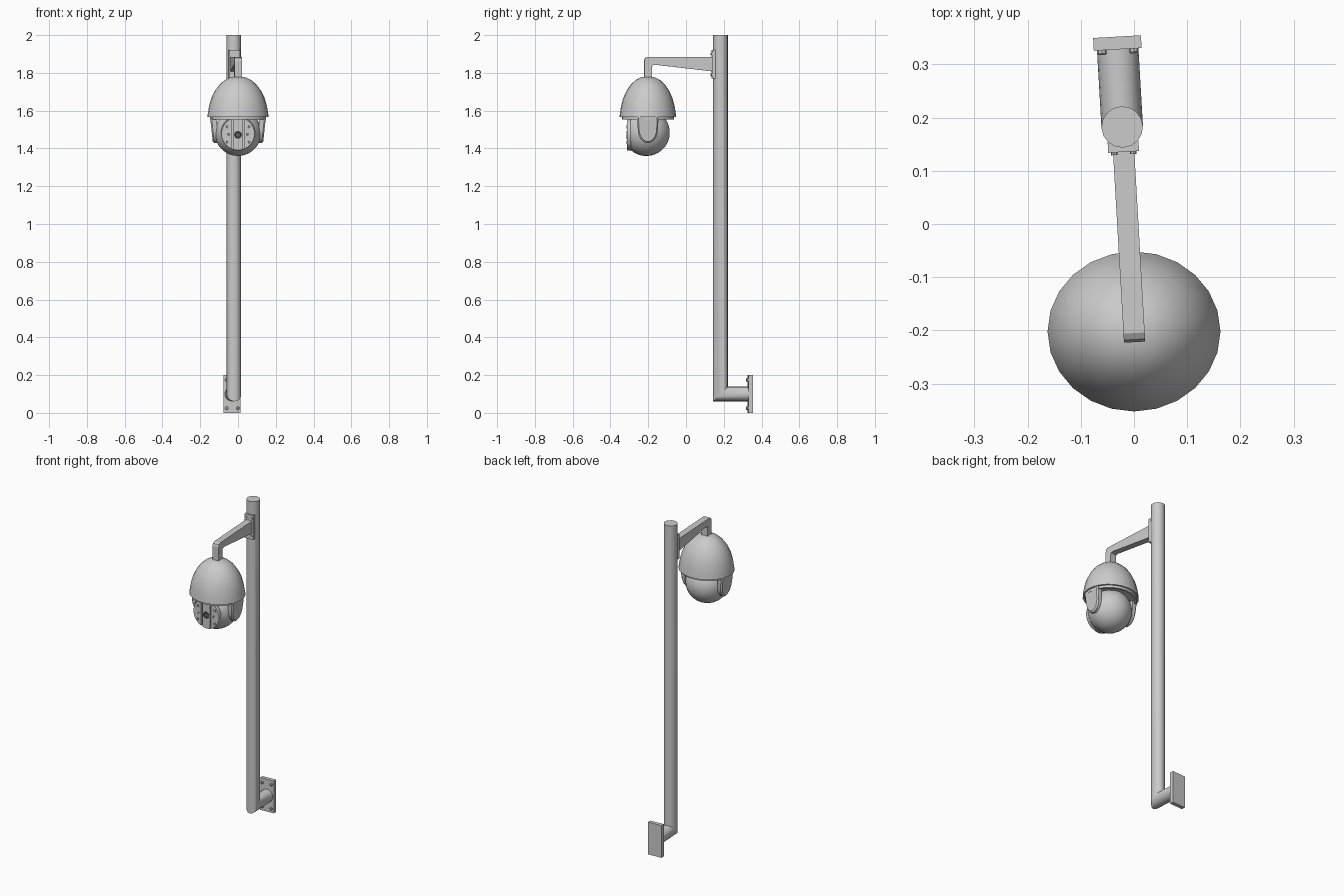
import bpy, bmesh, math
from mathutils import Matrix, Vector

if "Cube" in bpy.data.objects:
    bpy.data.objects.remove(bpy.data.objects["Cube"])

CAM_Y = -0.202                       # camera axis position
CAM = Matrix.Translation((0, CAM_Y, 0))
MOUNT = CAM @ Matrix.Rotation(math.radians(3.3), 4, 'Z')   # mount is slightly turned
SQ = 0.925                           # dome is slightly oval
POLE_Y, POLE_R, PIPE_Z = 0.385, 0.039, 0.10


def loft(name, rings, mat, smooth=True):
    """Skin a list of equal-length rings and cap both ends."""
    bm = bmesh.new()
    vs = [[bm.verts.new(mat @ Vector(p)) for p in r] for r in rings]
    n = len(vs[0])
    for a, b in zip(vs, vs[1:]):
        for i in range(n):
            j = (i + 1) % n
            bm.faces.new((a[i], a[j], b[j], b[i]))
    bm.faces.new(vs[0][::-1])
    bm.faces.new(vs[-1])
    bmesh.ops.recalc_face_normals(bm, faces=bm.faces)
    me = bpy.data.meshes.new(name)
    bm.to_mesh(me)
    bm.free()
    ob = bpy.data.objects.new(name, me)
    bpy.context.collection.objects.link(ob)
    if smooth:
        bpy.ops.object.select_all(action='DESELECT')
        ob.select_set(True)
        bpy.context.view_layer.objects.active = ob
        bpy.ops.object.shade_smooth_by_angle(angle=math.radians(32))
    return ob


def circle(n):
    return [(math.cos(2 * math.pi * i / n), math.sin(2 * math.pi * i / n)) for i in range(n)]


def lathe_z(name, profile, n=24, sq=SQ):
    return loft(name, [[(r * c, r * s * sq, z) for c, s in circle(n)] for r, z in profile], CAM)


def lathe_y(name, profile, x, z, mat, n=24):
    return loft(name, [[(x + r * c, y, z + r * s) for c, s in circle(n)] for r, y in profile], mat)


def box(name, x0, x1, y0, y1, z0, z1, mat):
    return loft(name, [[(x0, y0, z), (x1, y0, z), (x1, y1, z), (x0, y1, z)] for z in (z0, z1)],
                mat, False)


# pole with mitred elbow running back to the wall plate
C = circle(16)
loft("pole", [
    [(POLE_R * c, POLE_Y + POLE_R * s, 2.0) for c, s in C],
    [(POLE_R * c, POLE_Y + POLE_R * s, PIPE_Z + POLE_R * s) for c, s in C],
    [(POLE_R * c, 0.532, PIPE_Z + POLE_R * s) for c, s in C]], MOUNT)

# wall plate and bolts
box("wall_plate", -0.045, 0.045, 0.531, 0.555, 0, 0.2, MOUNT)
for x in (-0.03, 0.03):
    for z in (0.025, 0.175):
        lathe_y("wall_bolt", [(0.009, 0.535), (0.009, 0.525), (0.006, 0.522)], x, z, MOUNT, 8)

# arm bracket plate with bolts
box("bracket_plate", -0.029, 0.029, 0.338, 0.358, 1.77, 1.92, MOUNT)
for x in (-0.018, 0.018):
    for z in (1.79, 1.90):
        lathe_y("bracket_bolt", [(0.006, 0.342), (0.006, 0.333)], x, z, MOUNT, 8)

# tapered arm with drop end
arm = [(-0.02, 1.765), (-0.02, 1.862), (-0.015, 1.878), (-0.003, 1.885), (0.342, 1.885),
       (0.342, 1.808), (0.04, 1.843), (0.025, 1.84), (0.02, 1.83), (0.02, 1.765)]
loft("arm", [[(x, y, z) for y, z in arm] for x in (-0.02, 0.02)], MOUNT, False)

# dome housing and the neck ring below it
lathe_z("dome_housing", [
    (0.012, 1.781), (0.04, 1.776), (0.07, 1.762), (0.098, 1.738), (0.122, 1.706), (0.141, 1.667),
    (0.153, 1.625), (0.159, 1.59), (0.1625, 1.566), (0.152, 1.566), (0.15, 1.574), (0.02, 1.574)])
lathe_z("neck_ring", [(0.149, 1.58), (0.149, 1.553), (0.136, 1.553), (0.136, 1.568), (0.02, 1.568)])

# side ears holding the ball
ear = [(0.056, 1.57), (0.055, 1.53)]
ear += [(0.053 * math.cos(a), 1.50 + 0.072 * math.sin(a))
        for a in [-math.pi * i / 12 for i in range(13)]]
ear += [(-0.055, 1.53), (-0.056, 1.57)]
for side, sx in (("left", -1), ("right", 1)):
    rings = [[(sx * 0.112, y, z) for y, z in ear],
             [(sx * (0.139 - 0.1 * (1.56 - z)), y, z) for y, z in ear],
             [(sx * (0.147 - 0.1 * (1.56 - z)), y * 0.88, 1.57 - (1.57 - z) * 0.94)
              for y, z in ear]]
    loft(side + "_ear", rings, CAM)

# camera ball, cut flat at the front
R, BY, BZ = 0.124, -0.008, 1.484
a0 = math.acos(0.085 / R)
angs = [a0 + (math.pi - 0.03 - a0) * i / 14 for i in range(15)]
lathe_y("camera_ball", [(R * math.sin(a), BY - R * math.cos(a)) for a in angs], 0, BZ, CAM, 28)

# front face: three panels split from one disc
FZ, FR, Y0, Y1 = 1.478, 0.089, -0.090, -0.110


def arc(a, b, n):
    return [(FR * math.cos(math.radians(a + (b - a) * i / n)),
             FR * math.sin(math.radians(a + (b - a) * i / n))) for i in range(n + 1)]


panels = {"right_panel": arc(-67, 67, 14), "left_panel": arc(113, 247, 14),
          "centre_panel": arc(72, 108, 4) + arc(252, 288, 4)}
for name, pts in panels.items():
    loft(name, [[(x * k, y, FZ + z * k) for x, z in pts]
                for y, k in ((Y0, 1), (Y1 + 0.003, 1), (Y1, 0.98))], CAM)
lathe_y("face_backing", [(0.088, -0.088), (0.088, -0.098)], 0, FZ, CAM, 32)

# lens and infrared lamps
lens = lathe_y("lens", [(0.021, Y1 + 0.004), (0.021, Y1 - 0.003), (0.016, Y1 - 0.003),
                        (0.013, Y1 - 0.0005), (0.003, Y1 - 0.002)], 0, 1.472, CAM, 20)
dark = bpy.data.materials.new("dark_glass")
dark.diffuse_color = (0.12, 0.12, 0.12, 1)
dark.use_nodes = True
dark.node_tree.nodes["Principled BSDF"].inputs["Base Color"].default_value = dark.diffuse_color
lens.data.materials.append(dark)
for sx in (-1, 1):
    for x, z in ((0.058, 1.515), (0.05, 1.474), (0.058, 1.433)):
        lathe_y("lamp", [(0.009, Y1 + 0.003), (0.009, Y1 - 0.002), (0.006, Y1 - 0.002),
                         (0.004, Y1 - 0.0005)], sx * x, z, CAM, 10)
